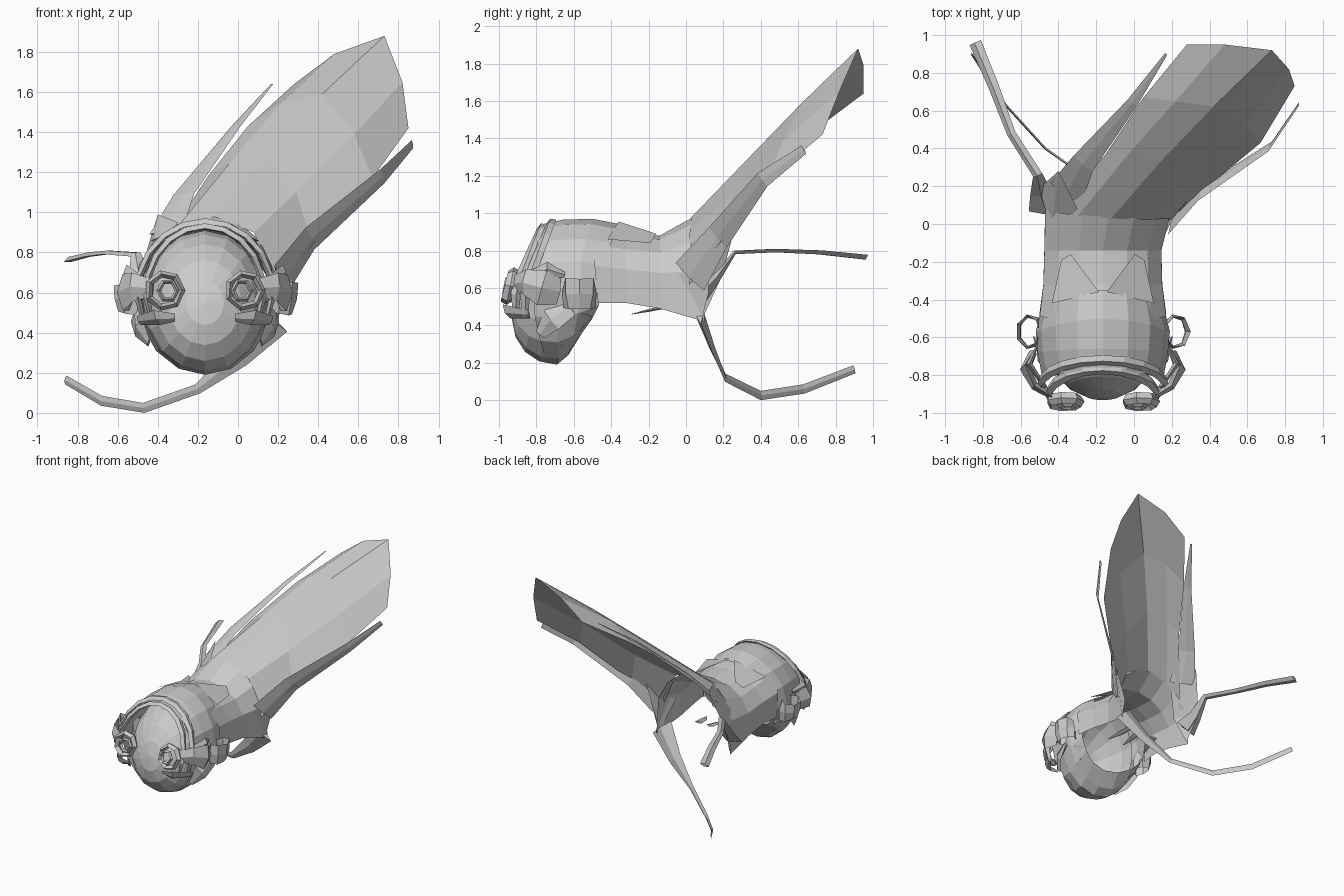
import bpy, bmesh
from math import sin, cos, pi, radians
from mathutils import Vector as V

if "Cube" in bpy.data.objects:
    bpy.data.objects.remove(bpy.data.objects["Cube"])

CX = -0.165  # symmetry line of the head


def mesh(name, verts, faces):
    me = bpy.data.meshes.new(name)
    me.from_pydata([tuple(v) for v in verts], [], faces)
    me.update()
    ob = bpy.data.objects.new(name, me)
    bpy.context.collection.objects.link(ob)
    return ob


def loft(name, rows, closed=False, loop=False, cap=False):
    """Skin rows of points; closed joins each row, loop joins last row to first."""
    n, m = len(rows[0]), len(rows)
    faces = []
    for r in range(m if loop else m - 1):
        for i in range(n if closed else n - 1):
            j, s = (i + 1) % n, (r + 1) % m
            faces.append((r * n + i, r * n + j, s * n + j, s * n + i))
    if cap:
        faces += [tuple(range(n)), tuple(range((m - 1) * n, m * n))]
    return mesh(name, [p for row in rows for p in row], faces)


def strand(name, path, widths, side, thick=0.3, loop=False):
    """Flat diamond-section lock of hair along a path."""
    pts = [V(p) for p in path]
    k = len(pts)
    rows = []
    for i, (p, w) in enumerate(zip(pts, widths)):
        a = pts[(i - 1) % k] if loop or i else p
        b = pts[(i + 1) % k] if loop or i < k - 1 else p
        t = (b - a).normalized()
        s = V(side)
        s = (s - t * s.dot(t)).normalized()
        u = t.cross(s) * w * thick / 2
        s *= w / 2
        rows.append([p + s, p + u, p - s, p - u])
    return loft(name, rows, True, loop, not loop)


def oval(c, rx, rz, n, tilt=0.0, axis='y', start=0.0):
    """Ring of points around the y axis, or around z when axis is z."""
    out = []
    for i in range(n):
        a = start + 2 * pi * i / n
        u, v = rx * cos(a), rz * sin(a)
        out.append(V((c[0] + u, c[1] + tilt * v, c[2] + v)) if axis == 'y'
                   else V((c[0] + u, c[1] + v, c[2] + tilt * u)))
    return out


# Face: front shell of a sheared sphere, open at the back
bm = bmesh.new()
bmesh.ops.create_uvsphere(bm, u_segments=16, v_segments=10, radius=1)
bmesh.ops.delete(bm, geom=[v for v in bm.verts if v.co.z < -0.1], context='VERTS')
for v in bm.verts:
    x, y, z = v.co
    v.co = (CX + 0.31 * x, -0.60 - 0.32 * z + 0.09 * y, 0.55 + 0.36 * y)
me = bpy.data.meshes.new("face_shell")
bm.to_mesh(me)
bm.free()
bpy.context.collection.objects.link(bpy.data.objects.new("face_shell", me))

# Hood: closed tube around the face, cut back below the chin
hood_rows = []
for hw, top, bot, yt, ys, yb in [(0.32, 0.94, 0.20, -0.77, -0.82, -0.74),
                                 (0.345, 0.965, 0.19, -0.66, -0.68, -0.69),
                                 (0.355, 0.97, 0.24, -0.50, -0.57, -0.63),
                                 (0.325, 0.94, 0.36, -0.35, -0.45, -0.56)]:
    row = []
    for i in range(16):
        a = 2 * pi * i / 16
        s = sin(a)
        y = ys + (yt - ys) * s * s if s > 0 else ys + (yb - ys) * s * s
        row.append((CX + hw * cos(a), y, 0.6 + s * ((top - 0.6) if s > 0 else (0.6 - bot))))
    hood_rows.append(row)
loft("hood", hood_rows, closed=True)

# Head bands framing the face
for k, (rx, rz, y) in enumerate([(0.29, 0.33, -0.91), (0.335, 0.355, -0.86)]):
    path = []
    for i in range(13):
        a = radians(-25 + 230 * i / 12)
        path.append((CX + rx * cos(a), y + 0.14 * max(0, sin(a)), 0.6 + rz * sin(a)))
    strand("head_band", path, [0.03] + [0.055] * 11 + [0.03], (0, 1, 0.4), 0.6)

# Back of the body: open arch running from hood to the tail
body = []
for y, hw, top, bot, lean in [(-0.52, 0.335, 0.93, 0.52, 0.05), (-0.32, 0.315, 0.89, 0.52, 0),
                              (-0.14, 0.31, 0.88, 0.49, 0.0), (0.04, 0.335, 0.98, 0.42, 0.06)]:
    row = []
    for i in range(9):
        a = pi * i / 8
        x = hw * cos(a)
        row.append((CX + max(-1, min(1, cos(a) * 1.08)) * hw + (0.03 if y > 0 else 0),
                    y + lean * (1 - sin(a)), bot + (top - bot) * sin(a) ** 0.75))
    body.append(row)
loft("body", body)

# Collar flaps lying on the nape
for s in (-1, 1):
    mesh("nape_flap", [(CX + s * .02, -.36, .955), (CX + s * .27, -.42, .86),
                       (CX + s * .22, -.19, .84), (CX + s * .17, -.16, .89)], [(0, 1, 2, 3)])

# Tail: wide arched sheet sweeping up and to the right
loft("tail_sheet", [
    [(-.40, .08, .80), (-.30, .04, .93), (-.12, .03, .98), (.08, .02, .90), (.20, .02, .62)],
    [(-.15, .37, 1.18), (-.03, .37, 1.26), (.14, .33, 1.29), (.29, .25, 1.10), (.37, .18, .84)],
    [(.05, .67, 1.43), (.22, .65, 1.55), (.42, .62, 1.59), (.58, .52, 1.39), (.67, .43, 1.17)],
    [(.28, .95, 1.64), (.48, .95, 1.79), (.73, .92, 1.88), (.82, .82, 1.65), (.85, .73, 1.42)]])

# Side panels joining the tail, body hem and long locks
mesh("right_panel", [(.15, -.08, .65), (.19, .08, .42), (.19, .12, .57), (.28, .12, .82), (.2, .02, .7)],
     [(0, 1, 2, 3, 4)])
mesh("left_panel", [(-.44, -.04, .70), (-.46, .09, .44), (-.50, .19, .66), (-.40, .28, .99),
                    (-.30, .08, .95)], [(0, 1, 2), (0, 2, 3), (0, 3, 4)])

# Long locks beside and below the tail
strand("left_tail_lock", [(-.36, .16, .90), (-.27, .32, 1.09), (-.01, .64, 1.43), (.17, .90, 1.64)],
       [.20, .13, .06, .015], (.7, -.6, 0), .12)
strand("right_tail_lock", [(.21, .02, .66), (.36, .17, .87), (.72, .41, 1.18), (.87, .63, 1.34)],
       [.22, .15, .09, .05], (0, -.4, 1), .12)
strand("upper_side_lock", [(-.46, .08, .56), (-.49, .16, .65), (-.51, .26, .79), (-.65, .48, .80),
                           (-.74, .72, .79), (-.84, .96, .765)],
       [.2, .12, .055, .05, .06, .07], (1, .3, .4), .4)
strand("lower_side_lock", [(.17, .07, .47), (.0, .14, .28), (-.2, .21, .12), (-.47, .40, .025),
                           (-.68, .63, .06), (-.86, .90, .165)],
       [.2, .12, .05, .05, .05, .045], (.2, -.3, 1), .25)

# Small tuft under the body
for dx in (-.12, .02, .12):
    strand("belly_tuft", [(CX + dx, -.1, .50), (CX + dx * 1.2, -.2, .48), (CX + dx * 1.5, -.29, .46)],
           [.06, .05, .01], (1, 0, 0))

for s in (-1, 1):
    # Curled eye rims, two nested loops on each side
    strand("eye_rim", oval((CX + s * .20, -.94, .61), .085, .085, 7, .25),
           [.06] * 7, (0, 1, 0), .6, True)
    strand("inner_eye_rim", oval((CX + s * .185, -.96, .61), .045, .05, 6, .2),
           [.03] * 6, (0, 1, 0), .8, True)
    # Cheek plate under the eye
    strand("cheek_plate", [(CX + s * .15, -.96, .475), (CX + s * .24, -.96, .475),
                           (CX + s * .33, -.84, .46)], [.05, .09, .05], (0, -.8, 1), .3)
    # Temple curl linking the eye with the ear loop
    strand("temple_curl", [(CX + s * .26, -.92, .62), (CX + s * .36, -.86, .63),
                           (CX + s * .41, -.77, .60), (CX + s * .37, -.68, .58)],
           [.09, .14, .19, .14], (0, 0, 1), .3)
    strand("temple_tip", [(CX + s * .33, -.83, .66), (CX + s * .39, -.74, .70),
                          (CX + s * .35, -.65, .67)], [.06, .08, .03], (0, 0, 1), .4)
    # Ear loop standing off the side of the hood
    strand("ear_loop", oval((CX + s * .385, -.57, .57), .065, .085, 7, 0, 'z'),
           [.16, .17, .15, .13, .13, .15, .17], (s * .2, 0, 1), .12, True)
    # Jaw tufts below the ear
    strand("jaw_tuft", [(CX + s * .34, -.62, .50), (CX + s * .33, -.72, .43), (CX + s * .28, -.78, .35)],
           [.12, .13, .06], (s * .4, 1, 0), .25)
    strand("jaw_fringe", [(CX + s * .30, -.55, .47), (CX + s * .25, -.63, .36), (CX + s * .12, -.70, .24)],
           [.12, .10, .04], (0, 1, .3), .25)
